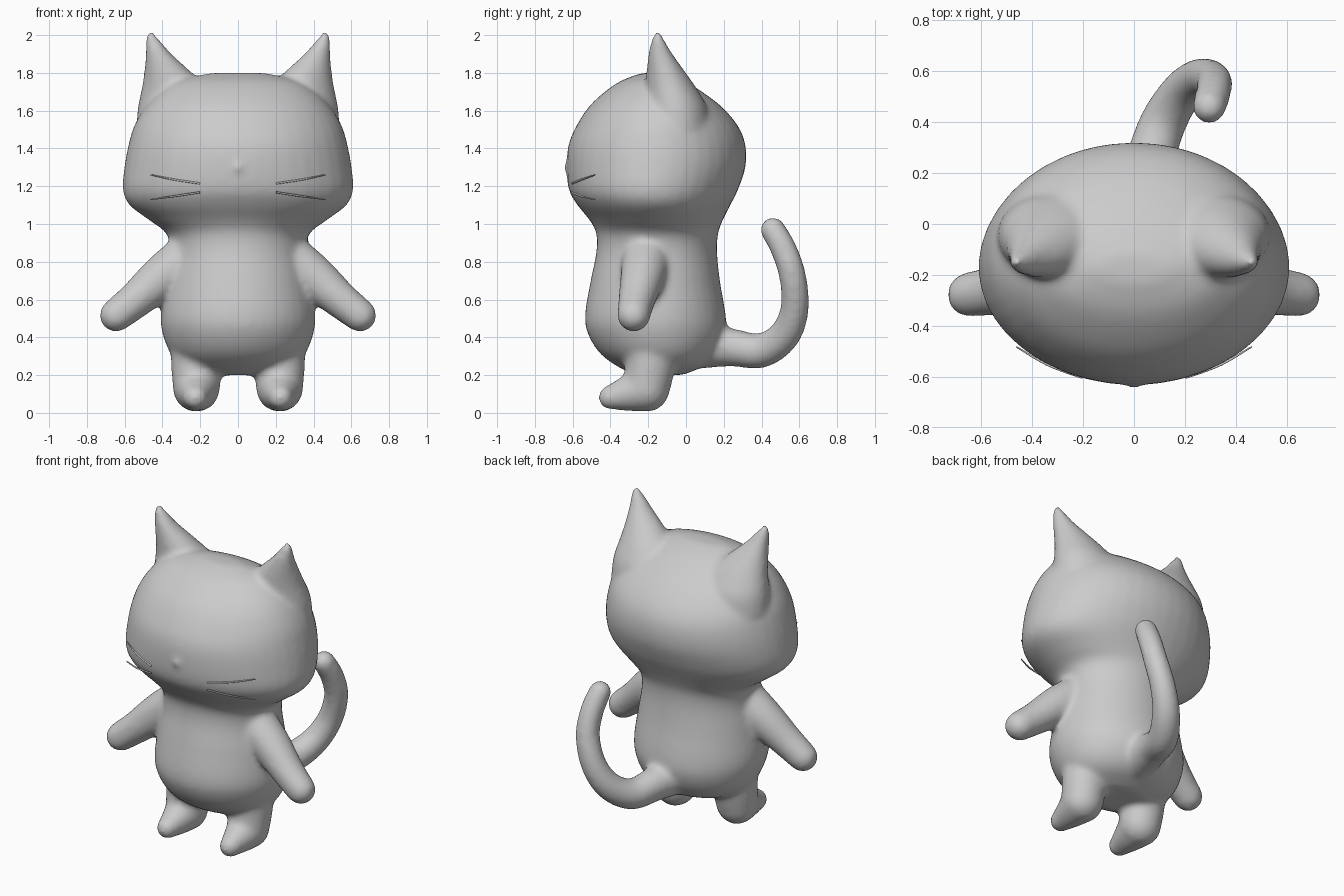
import bpy, bmesh, math
from mathutils import Vector

cube = bpy.data.objects.get("Cube")
if cube:
    bpy.data.objects.remove(cube)

grey = bpy.data.materials.new("plain grey")
grey.use_nodes = True
COLOUR = (0.6, 0.6, 0.6, 1)
grey.diffuse_color = COLOUR
grey.node_tree.nodes["Principled BSDF"].inputs["Base Color"].default_value = COLOUR
SIDES = 40


def smooth_rows(rows, steps=6):
    """Catmull-Rom interpolation through rows of values."""
    out = []
    for i in range(len(rows) - 1):
        a, b, c, d = (rows[max(0, min(len(rows) - 1, i + k))] for k in (-1, 0, 1, 2))
        for s in range(steps):
            t = s / steps
            out.append([q + t * (r - p) / 2 + t * t * (2 * p - 5 * q + 4 * r - u) / 2
                        + t ** 3 * (3 * q - p - 3 * r + u) / 2
                        for p, q, r, u in zip(a, b, c, d)])
    return out + [list(rows[-1])]


def skin(bm, rings):
    """Closed surface through rings given as (centre, axis_u, axis_v)."""
    loops = []
    for centre, u, v in rings:
        angles = [math.tau * k / SIDES for k in range(SIDES)]
        loops.append([bm.verts.new(centre + u * math.cos(a) + v * math.sin(a)) for a in angles])
    for low, high in zip(loops, loops[1:]):
        for k in range(SIDES):
            n = (k + 1) % SIDES
            bm.faces.new((low[k], low[n], high[n], high[k]))
    bm.faces.new(loops[0][::-1])
    bm.faces.new(loops[-1])


def stack(bm, rows):
    """Upright form: rows of z, centre x, half width, front y, back y."""
    rings = []
    for z, x, w, front, back in smooth_rows(rows):
        rings.append((Vector((x, (front + back) / 2, z)), Vector((w, 0, 0)),
                      Vector((0, (back - front) / 2, 0))))
    skin(bm, rings)


def limb(bm, rows):
    """Round-ended tube: rows of x, y, z, radius."""
    pts = smooth_rows(rows)
    path = [Vector(p[:3]) for p in pts]
    rings = []
    for i, p in enumerate(path):
        t = (path[min(i + 1, len(path) - 1)] - path[max(i - 1, 0)]).normalized()
        u = t.cross(Vector((1, 0, 0))).normalized()
        rings.append((p, u, t.cross(u), t, pts[i][3]))
    full = []
    for deg in range(85, 0, -17):
        a = math.radians(deg)
        p, u, v, t, r = rings[0]
        full.append((p - t * r * math.sin(a), u * r * math.cos(a), v * r * math.cos(a)))
    full += [(p, u * r, v * r) for p, u, v, t, r in rings]
    for deg in range(17, 90, 17):
        a = math.radians(deg)
        p, u, v, t, r = rings[-1]
        full.append((p + t * r * math.sin(a), u * r * math.cos(a), v * r * math.cos(a)))
    skin(bm, full)


def mirrored(build, bm, rows, x_index):
    for side in (1, -1):
        build(bm, [[v * side if i == x_index else v for i, v in enumerate(r)] for r in rows])


def finish(bm, name):
    bmesh.ops.recalc_face_normals(bm, faces=bm.faces)
    mesh = bpy.data.meshes.new(name)
    bm.to_mesh(mesh)
    bm.free()
    mesh.materials.append(grey)
    mesh.shade_smooth()
    obj = bpy.data.objects.new(name, mesh)
    bpy.context.collection.objects.link(obj)
    return obj


bm = bmesh.new()

# Torso and head in one upright form
stack(bm, [
    (0.2, 0, 0.18, -0.27, -0.02), (0.25, 0, 0.29, -0.37, 0.1), (0.32, 0, 0.36, -0.46, 0.17),
    (0.42, 0, 0.4, -0.52, 0.21), (0.52, 0, 0.41, -0.535, 0.21), (0.7, 0, 0.385, -0.505, 0.18),
    (0.85, 0, 0.36, -0.475, 0.165), (0.95, 0, 0.38, -0.475, 0.17), (1.02, 0, 0.47, -0.51, 0.195),
    (1.1, 0, 0.575, -0.575, 0.235), (1.18, 0, 0.61, -0.62, 0.275), (1.3, 0, 0.602, -0.632, 0.315),
    (1.42, 0, 0.58, -0.622, 0.315), (1.52, 0, 0.55, -0.58, 0.275), (1.62, 0, 0.49, -0.515, 0.19),
    (1.7, 0, 0.41, -0.43, 0.085), (1.76, 0, 0.31, -0.34, -0.015), (1.8, 0, 0.14, -0.23, -0.12)])

# Ears
mirrored(stack, bm, [
    (1.5, 0.31, 0.23, -0.23, 0.13), (1.62, 0.315, 0.215, -0.22, 0.11),
    (1.72, 0.335, 0.175, -0.215, 0.055), (1.8, 0.37, 0.128, -0.21, 0.0),
    (1.9, 0.42, 0.07, -0.2, -0.07), (1.98, 0.454, 0.036, -0.182, -0.116),
    (2.02, 0.462, 0.014, -0.162, -0.136)], 1)

# Arms
mirrored(limb, bm, [
    (0.28, -0.21, 0.81, 0.13), (0.4, -0.23, 0.72, 0.118),
    (0.54, -0.26, 0.6, 0.098), (0.646, -0.277, 0.516, 0.088)], 0)

# Legs and feet
mirrored(limb, bm, [
    (0.22, -0.19, 0.36, 0.135), (0.222, -0.19, 0.25, 0.132), (0.22, -0.21, 0.13, 0.125)], 0)
mirrored(limb, bm, [
    (0.222, -0.21, 0.127, 0.124), (0.222, -0.3, 0.105, 0.1), (0.225, -0.4, 0.082, 0.066)], 0)

# Tail
limb(bm, [
    (0.04, 0.1, 0.36, 0.125), (0.065, 0.25, 0.345, 0.1), (0.115, 0.4, 0.33, 0.092),
    (0.19, 0.52, 0.41, 0.084), (0.26, 0.575, 0.55, 0.076), (0.31, 0.565, 0.72, 0.072),
    (0.312, 0.52, 0.86, 0.07), (0.295, 0.46, 0.97, 0.067)])

# Nose bump
limb(bm, [(0, -0.55, 1.29, 0.09), (0, -0.6, 1.295, 0.055), (0, -0.638, 1.3, 0.018)])

# Fuse everything into one soft skin
body = finish(bm, "cat_body")
remesh = body.modifiers.new("fuse", 'REMESH')
remesh.mode = 'VOXEL'
remesh.voxel_size = 0.016
remesh.use_smooth_shade = True
soften = body.modifiers.new("soften", 'SMOOTH')
soften.factor = 0.5
soften.iterations = 14

# Whiskers
bm = bmesh.new()
for z_in, z_out in ((1.215, 1.26), (1.167, 1.13)):
    mirrored(limb, bm, [
        (0.205, -0.602, z_in, 0.005), (0.34, -0.552, (z_in + z_out) / 2 - 0.002, 0.005),
        (0.46, -0.483, z_out, 0.003)], 0)
finish(bm, "whiskers")
